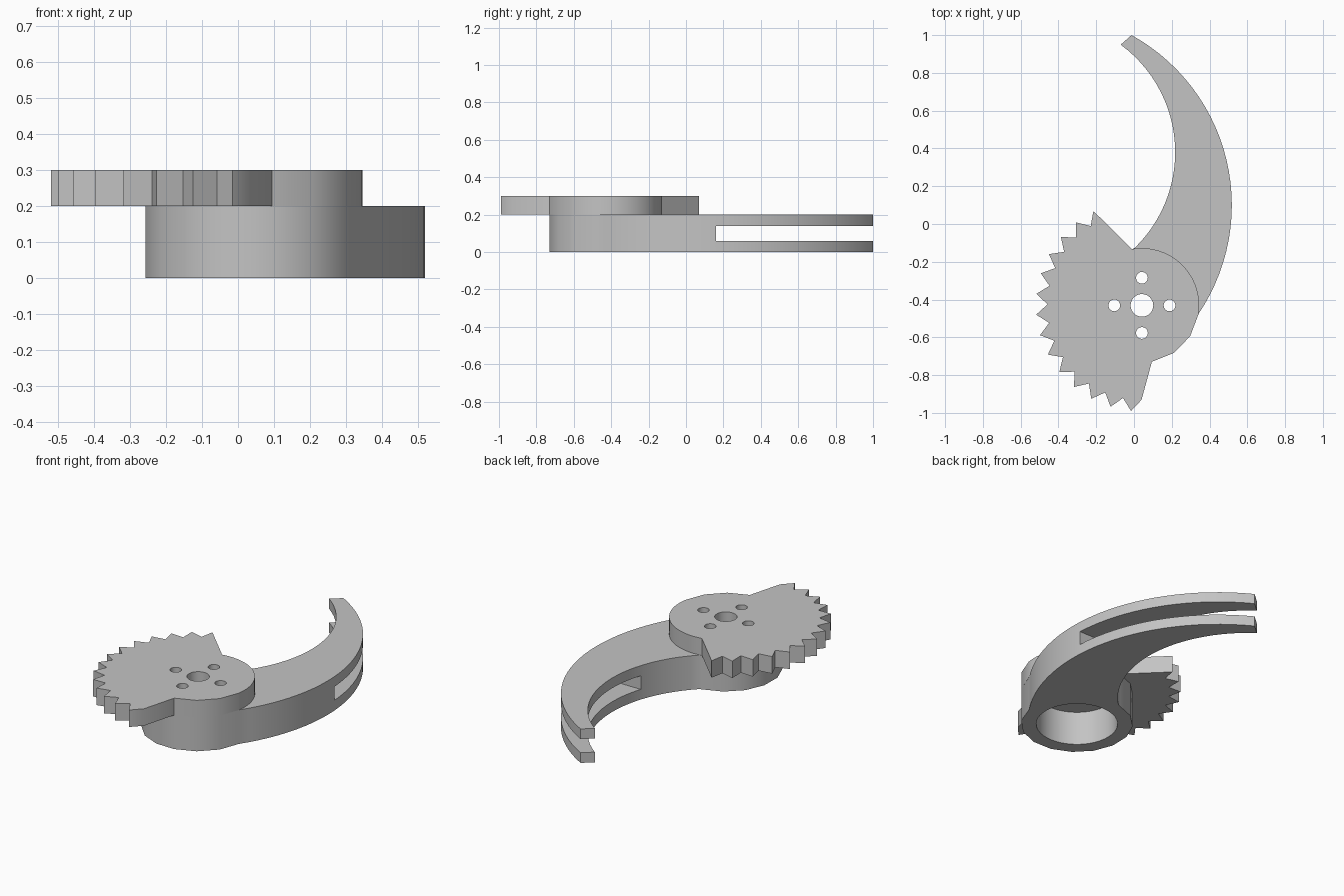
import bpy, bmesh
from math import radians, cos, sin

if "Cube" in bpy.data.objects:
    bpy.data.objects.remove(bpy.data.objects["Cube"], do_unlink=True)

HUB = (0.042, -0.431)   # pivot centre
HUB_R = 0.303

grey = bpy.data.materials.new("plain grey")
grey.use_nodes = True
colour = (0.55, 0.55, 0.55, 1)
grey.diffuse_color = colour
grey.node_tree.nodes["Principled BSDF"].inputs["Base Color"].default_value = colour


def polar(centre, r, deg):
    a = radians(deg)
    return (centre[0] + r * cos(a), centre[1] + r * sin(a))


def arc(centre, r, start, end, n):
    """n + 1 points from start to end angle."""
    return [polar(centre, r, start + (end - start) * i / n) for i in range(n + 1)]


def extrude(name, outline, z0, z1):
    """Solid prism from a closed outline."""
    bm = bmesh.new()
    face = bm.faces.new([bm.verts.new((x, y, z0)) for x, y in outline])
    top = bmesh.ops.extrude_face_region(bm, geom=[face])["geom"]
    for v in top:
        if isinstance(v, bmesh.types.BMVert):
            v.co.z = z1
    bmesh.ops.recalc_face_normals(bm, faces=bm.faces)
    mesh = bpy.data.meshes.new(name)
    bm.to_mesh(mesh)
    bm.free()
    mesh.materials.append(grey)
    ob = bpy.data.objects.new(name, mesh)
    bpy.context.collection.objects.link(ob)
    return ob


def select(ob):
    bpy.ops.object.select_all(action="DESELECT")
    ob.select_set(True)
    bpy.context.view_layer.objects.active = ob


def cut(ob, outline, z0, z1):
    """Subtract a prism from ob."""
    cutter = extrude("cutter", outline, z0, z1)
    cutter.hide_render = True
    select(ob)
    mod = ob.modifiers.new("cut", "BOOLEAN")
    mod.operation = "DIFFERENCE"
    mod.solver = "EXACT"
    mod.object = cutter
    bpy.ops.object.modifier_apply(modifier=mod.name)
    bpy.data.objects.remove(cutter, do_unlink=True)


def circle(centre, r, n):
    return arc(centre, r, 0, 360, n)[:-1]


# Curved claw arm joined to the hub
front_facets = arc(HUB, HUB_R, 280, 351, 3)
outline = arc((-0.51, 0.1), 1.028, -34.2, 61.1, 28)
outline += arc((-0.488, 0.38), 0.706, 53.75, -46, 26)
outline += arc(HUB, HUB_R, 100, 280, 8)
outline += front_facets[1:-1]
claw = extrude("claw_arm", outline, 0, 0.2)

# Slot that splits the claw into two prongs
cut(claw, [(-0.8, 0.16), (0.8, 0.16), (0.8, 1.2), (-0.8, 1.2)], 0.06, 0.14)

# Round bore under the hub
cut(claw, circle(HUB, 0.22, 48), -0.1, 0.25)

# Gear sector plate on top: plain disc side, then teeth
outline = arc(HUB, HUB_R, 351, 460, 24)
teeth = 14
pitch = 11.3
for i in range(teeth):
    angle = 117.2 + pitch * i
    outline.append(polar(HUB, 0.562, angle))
    outline.append(polar(HUB, 0.5, angle + pitch / 2))
outline += front_facets[:-1]
gear = extrude("gear_plate", outline, 0.2, 0.3)

# Axle hole and four screw holes
cut(gear, circle(HUB, 0.06, 32), 0.1, 0.4)
for i in range(4):
    cut(gear, circle(polar(HUB, 0.146, 90 * i), 0.031, 24), 0.1, 0.4)

for ob in (claw, gear):
    select(ob)
    bpy.ops.object.shade_smooth_by_angle(angle=radians(30))
